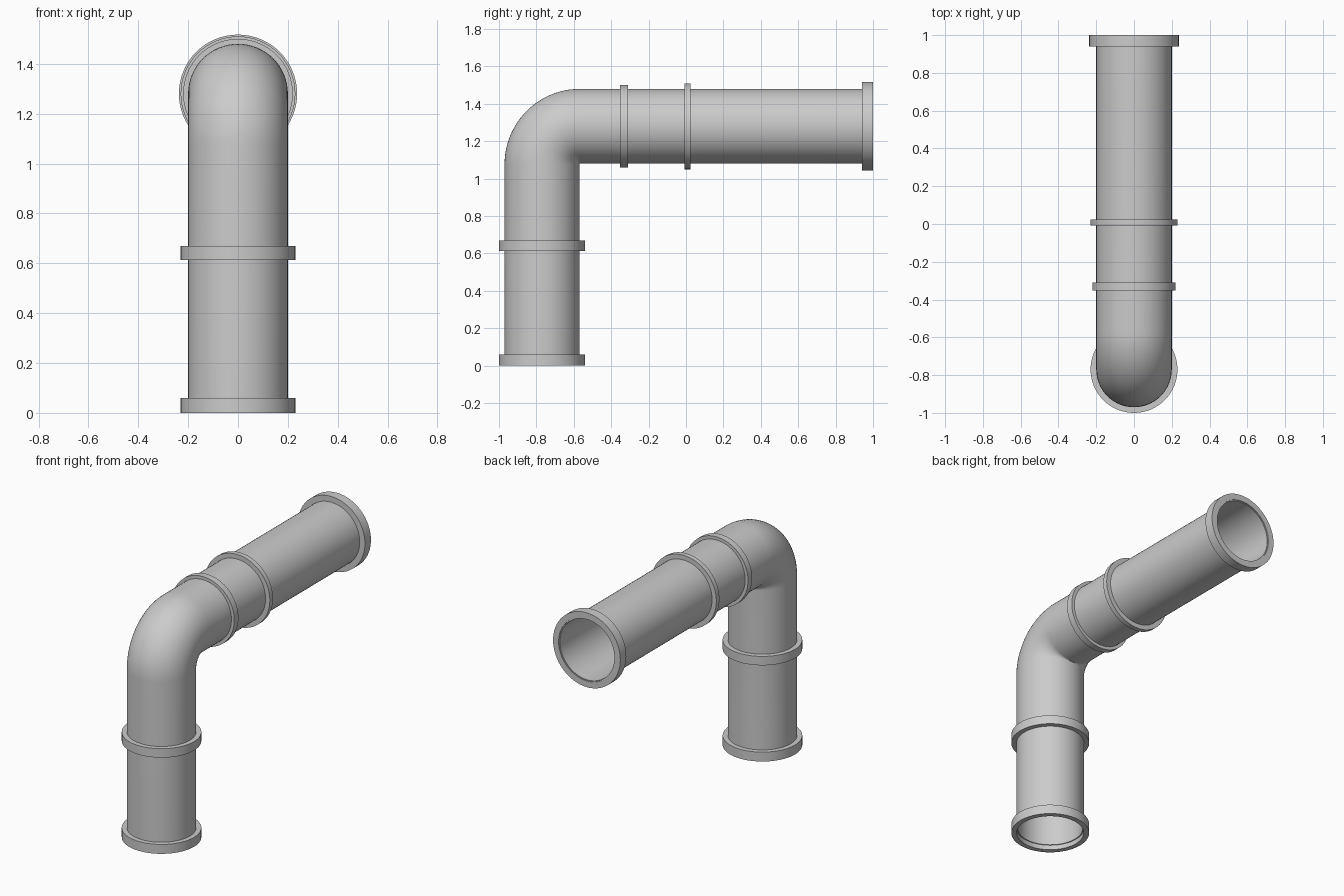
import bpy, bmesh, math
from mathutils import Vector

if "Cube" in bpy.data.objects:
    bpy.data.objects.remove(bpy.data.objects["Cube"])

SIDES = 64
R = 0.2            # pipe outer radius
YV, ZH = -0.77, 1.28   # axis of the vertical leg, axis of the horizontal leg
BEND = 0.203       # centreline radius of the elbow


def finish(bm, name):
    bmesh.ops.recalc_face_normals(bm, faces=bm.faces)
    me = bpy.data.meshes.new(name)
    bm.to_mesh(me)
    bm.free()
    ob = bpy.data.objects.new(name, me)
    bpy.context.collection.objects.link(ob)
    bpy.ops.object.select_all(action='DESELECT')
    ob.select_set(True)
    bpy.context.view_layer.objects.active = ob
    bpy.ops.object.shade_smooth_by_angle(angle=math.radians(35))
    return ob


def sweep(name, stations, closed):
    """Loft circles; a station is (centre y, centre z, tangent angle, radius)."""
    bm = bmesh.new()
    rings = []
    for y, z, t, r in stations:
        n = Vector((0, -math.cos(t), math.sin(t)))   # in-plane normal to the path
        rings.append([bm.verts.new(Vector((0, y, z)) + r * (
            Vector((1, 0, 0)) * math.cos(a) + n * math.sin(a)))
            for a in (2 * math.pi * i / SIDES for i in range(SIDES))])
    count = len(rings) if closed else len(rings) - 1
    for k in range(count):
        p, q = rings[k], rings[(k + 1) % len(rings)]
        for i in range(SIDES):
            j = (i + 1) % SIDES
            bm.faces.new((p[i], p[j], q[j], q[i]))
    return finish(bm, name)


def collar(name, start, end, outer, vertical, inner=R - 0.002):
    profile = [(start, inner), (start, outer), (end, outer), (end, inner)]
    if vertical:
        sweep(name, [(YV, s, 0, r) for s, r in profile], True)
    else:
        sweep(name, [(s, ZH, math.pi / 2, r) for s, r in profile], True)


# Pipe: vertical leg, quarter-circle elbow, horizontal leg, thin wall
path = [(YV, 0.03, 0)]
cy, cz = YV + BEND, ZH - BEND
for i in range(25):
    t = math.pi / 2 * i / 24
    path.append((cy - BEND * math.cos(t), cz + BEND * math.sin(t), t))
path.append((0.995, ZH, math.pi / 2))
outer = [(*p, R) for p in path]
inner = [(*p, R - 0.008) for p in reversed(path)]
sweep("pipe", outer + inner, True)

# Collars on the vertical leg
collar("base_collar", 0.0, 0.06, 0.23, True)
collar("lower_joint_collar", 0.613, 0.67, 0.23, True)

# Collars on the horizontal leg
collar("elbow_collar", -0.352, -0.31, 0.22, False)
collar("middle_collar", -0.008, 0.023, 0.23, False)
collar("outlet_collar", 0.94, 1.0, 0.237, False)
